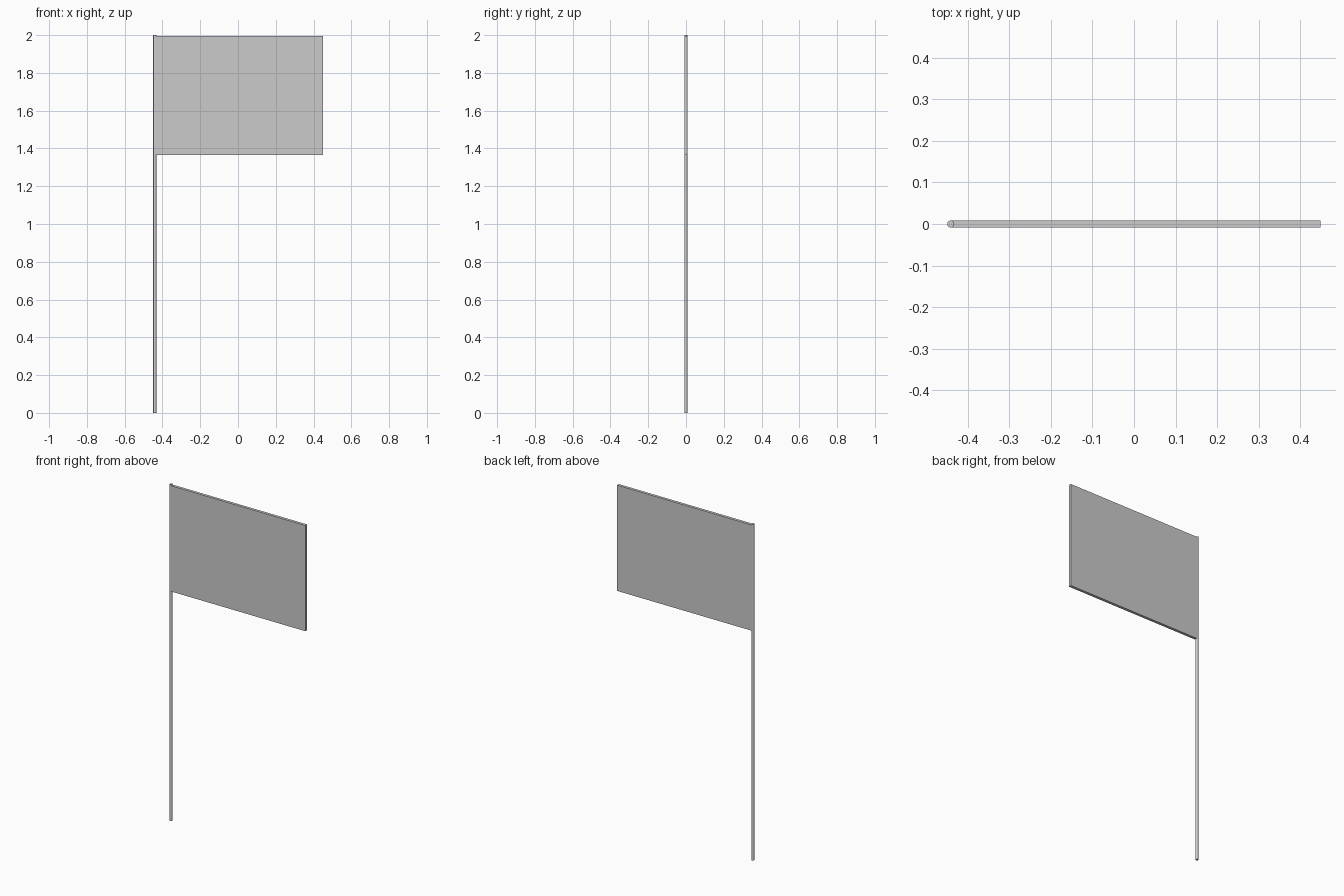
import bpy

if "Cube" in bpy.data.objects:
    bpy.data.objects.remove(bpy.data.objects["Cube"])

R = 0.0083          # pole radius, also half the flag thickness
POLE_X = -0.4405
FLAG_RIGHT = 0.4488
FLAG_Z = (1.366, 1.995)

# Pole: slim round upright standing on the ground
bpy.ops.mesh.primitive_cylinder_add(vertices=32, radius=R, depth=2.0,
                                    location=(POLE_X, 0, 1.0))
pole = bpy.context.object
pole.name = "pole"
bpy.ops.object.shade_smooth_by_angle()

# Flag: flat panel starting at the pole's centre line
bpy.ops.mesh.primitive_cube_add(size=1, location=((POLE_X + FLAG_RIGHT) / 2, 0, sum(FLAG_Z) / 2))
flag = bpy.context.object
flag.name = "flag"
flag.scale = (FLAG_RIGHT - POLE_X, 2 * R, FLAG_Z[1] - FLAG_Z[0])
bpy.ops.object.transform_apply(location=False, rotation=False, scale=True)
